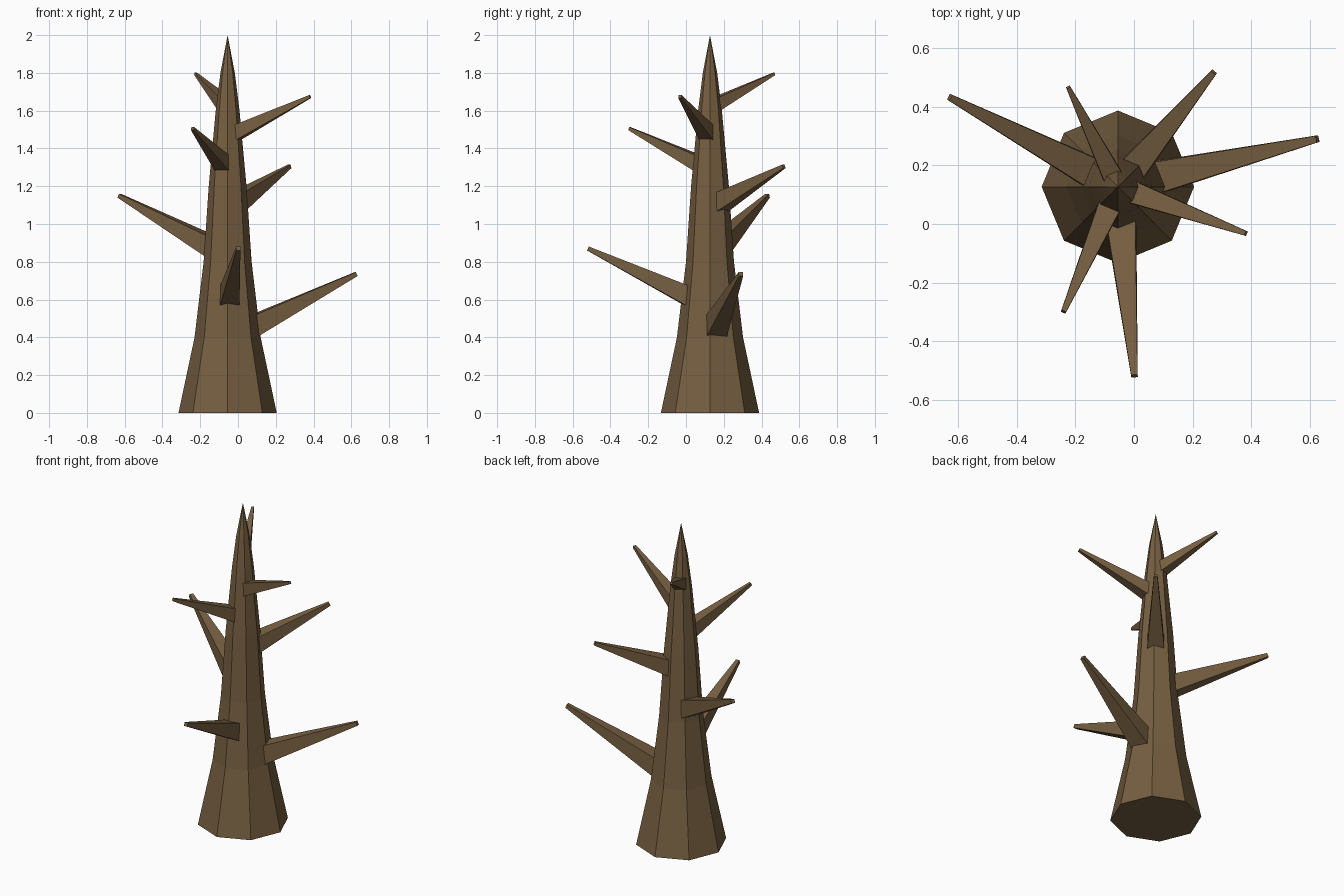
import bpy, bmesh
from math import radians, cos, sin, pi
from mathutils import Vector

cube = bpy.data.objects.get("Cube")
if cube:
    bpy.data.objects.remove(cube, do_unlink=True)

AXIS = Vector((-0.055, 0.127, 0))   # centre line of the trunk
SIDES = 8

bark = bpy.data.materials.new("brown_bark")
bark.use_nodes = True
colour = (0.182, 0.114, 0.053, 1)
bark.diffuse_color = colour
bark.node_tree.nodes["Principled BSDF"].inputs["Base Color"].default_value = colour


def loft(name, rings, apex=None):
    """Skin a list of point rings, closing the ends with a cap or a point."""
    bm = bmesh.new()
    loops = [[bm.verts.new(p) for p in ring] for ring in rings]
    n = len(loops[0])
    for low, high in zip(loops, loops[1:]):
        for i in range(n):
            j = (i + 1) % n
            bm.faces.new((low[i], low[j], high[j], high[i]))
    bm.faces.new(loops[0][::-1])
    if apex is None:
        bm.faces.new(loops[-1])
    else:
        tip = bm.verts.new(apex)
        for i in range(n):
            bm.faces.new((loops[-1][i], loops[-1][(i + 1) % n], tip))
    bmesh.ops.recalc_face_normals(bm, faces=bm.faces)
    mesh = bpy.data.meshes.new(name)
    bm.to_mesh(mesh)
    bm.free()
    mesh.materials.append(bark)
    obj = bpy.data.objects.new(name, mesh)
    bpy.context.collection.objects.link(obj)
    return obj


# Trunk: flared octagonal base tapering to a spike
profile = [(0, 0.26), (0.4, 0.175), (0.8, 0.127), (1.2, 0.1), (1.6, 0.063), (1.8, 0.038)]
rings = []
for z, r in profile:
    angles = [2 * pi * i / SIDES for i in range(SIDES)]
    rings.append([AXIS + Vector((r * cos(a), r * sin(a), z)) for a in angles])
loft("trunk", rings, AXIS + Vector((0, 0, 2)))


def branch(name, angle, base, tip, width):
    """Square tapered limb; base and tip are (distance from axis, height)."""
    a = radians(angle)
    out = Vector((cos(a), sin(a), 0))
    side = Vector((-sin(a), cos(a), 0))
    start, end = (AXIS + out * r + Vector((0, 0, z)) for r, z in (base, tip))
    up = (end - start).normalized().cross(side).normalized()
    tip_width = width * 0.22
    ends = []
    for t in (-0.1, 1):             # begin slightly inside the trunk
        h = (width + (tip_width - width) * t) / 2
        centre = start.lerp(end, t)
        ends.append([centre + side * h * u + up * h * v
                     for u, v in ((-1, -1), (1, -1), (1, 1), (-1, 1))])
    loft(name, ends)


# Branches spiralling up the trunk
branch("left_lower_branch", 13.5, (0.17, 0.475), (0.70, 0.735), 0.105)
branch("front_lower_branch", -85, (0.13, 0.625), (0.648, 0.87), 0.1)
branch("right_middle_branch", 152, (0.125, 0.895), (0.65, 1.15), 0.1)
branch("back_middle_branch", 50, (0.11, 1.13), (0.51, 1.305), 0.09)
branch("front_upper_branch", -113.5, (0.085, 1.33), (0.465, 1.505), 0.077)
branch("left_upper_branch", -20, (0.065, 1.49), (0.465, 1.675), 0.075)
branch("back_top_branch", 116.5, (0.058, 1.645), (0.38, 1.795), 0.065)
